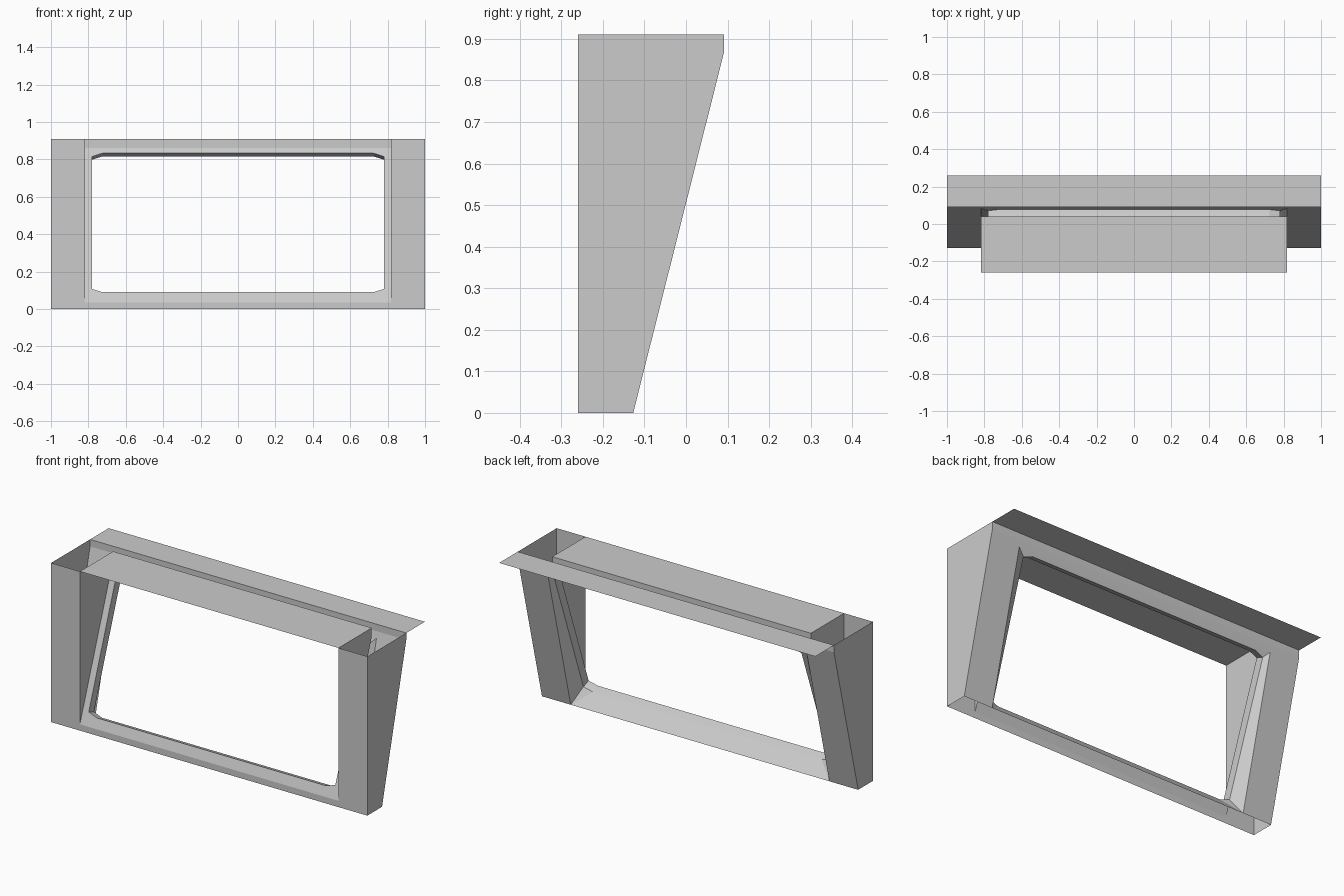
import bpy

if "Cube" in bpy.data.objects:
    bpy.data.objects.remove(bpy.data.objects["Cube"])

W, IN = 1.0, 0.818          # half widths: outer shell, inner box
FRONT, TOP = -0.26, 0.91
SILL, HEAD = 0.036, 0.86    # heights where the inner slanted panel starts and ends
HEAD_Y = 0.04


def rear_y(z):
    return -0.127 + 0.219 * min(z / 0.87, 1)


def panel_y(z):
    return FRONT + (HEAD_Y - FRONT) * (z - SILL) / (HEAD - SILL)


def make(name, verts, faces):
    mesh = bpy.data.meshes.new(name)
    mesh.from_pydata(verts, [], faces)
    mesh.update()
    obj = bpy.data.objects.new(name, mesh)
    bpy.context.collection.objects.link(obj)
    return obj


def strip(name, x0, x1, profile):
    """Sheet swept across x along a list of (y, z) points."""
    verts = [(x, y, z) for y, z in profile for x in (x0, x1)]
    make(name, verts, [(2*i, 2*i+1, 2*i+3, 2*i+2) for i in range(len(profile)-1)])


def side(name, x, profile):
    """Flat side wall at a given x."""
    make(name, [(x, y, z) for y, z in profile], [tuple(range(len(profile)))])


def rect(x, z0, z1, yfun):
    return [(sx * x, yfun(z), z) for sx, z in ((-1, z0), (1, z0), (1, z1), (-1, z1))]


def rect_to_oct(name, r, o):
    """Faces joining a rectangle to a chamfered rectangle (two points per corner)."""
    faces = []
    for i in range(4):
        j = (i + 1) % 4
        a, b, c = 4 + 2*i, 5 + 2*i, 4 + 2*j
        faces += [(i, b, a), (i, j, c, b)]
    make(name, r + o, faces)


# Window opening with chamfered corners, on the slanted inner panel
outline = [(-.78, .107), (-.725, .09), (.725, .09), (.78, .107),
           (.78, .815), (.725, .833), (-.725, .833), (-.78, .815)]
opening = [(x, panel_y(z), z) for x, z in outline]
opening_back = [(x, y + 0.047, z - 0.017) for x, y, z in opening]

rect_to_oct("inner_panel", rect(IN, SILL, HEAD, panel_y), opening)
make("window_jamb", opening + opening_back,
     [(i, (i+1) % 8, 8 + (i+1) % 8, 8 + i) for i in range(8)])
rect_to_oct("rear_reveal", rect(IN, 0.0, 0.835, rear_y), opening_back)

# Pillar walls
for s, label in ((-1, "left"), (1, "right")):
    side(label + "_outer_wall", s * W,
         [(FRONT, 0), (rear_y(0), 0), (rear_y(.87), .87), (rear_y(.87), TOP), (FRONT, TOP)])
    side(label + "_inner_wall", s * IN,
         [(FRONT, SILL), (HEAD_Y, HEAD), (HEAD_Y, TOP), (FRONT, TOP)])
    strip(label + "_front_wall", s * IN, s * W, [(FRONT, 0), (FRONT, TOP)])
    strip(label + "_rear_wall", s * IN, s * W, [(rear_y(0), 0), (rear_y(.835), .835)])

# Front lip, top board with its rear drop, rear header and flap
strip("front_lip", -IN, IN, [(FRONT, 0), (FRONT, SILL)])
strip("top_board", -IN, IN, [(FRONT, TOP), (HEAD_Y, TOP), (HEAD_Y, HEAD)])
strip("rear_header", -W, W, [(rear_y(.835), .835), (rear_y(.87), .87), (rear_y(.87), TOP)])
strip("top_flap", -W, W, [(rear_y(.87), TOP), (0.26, TOP)])
